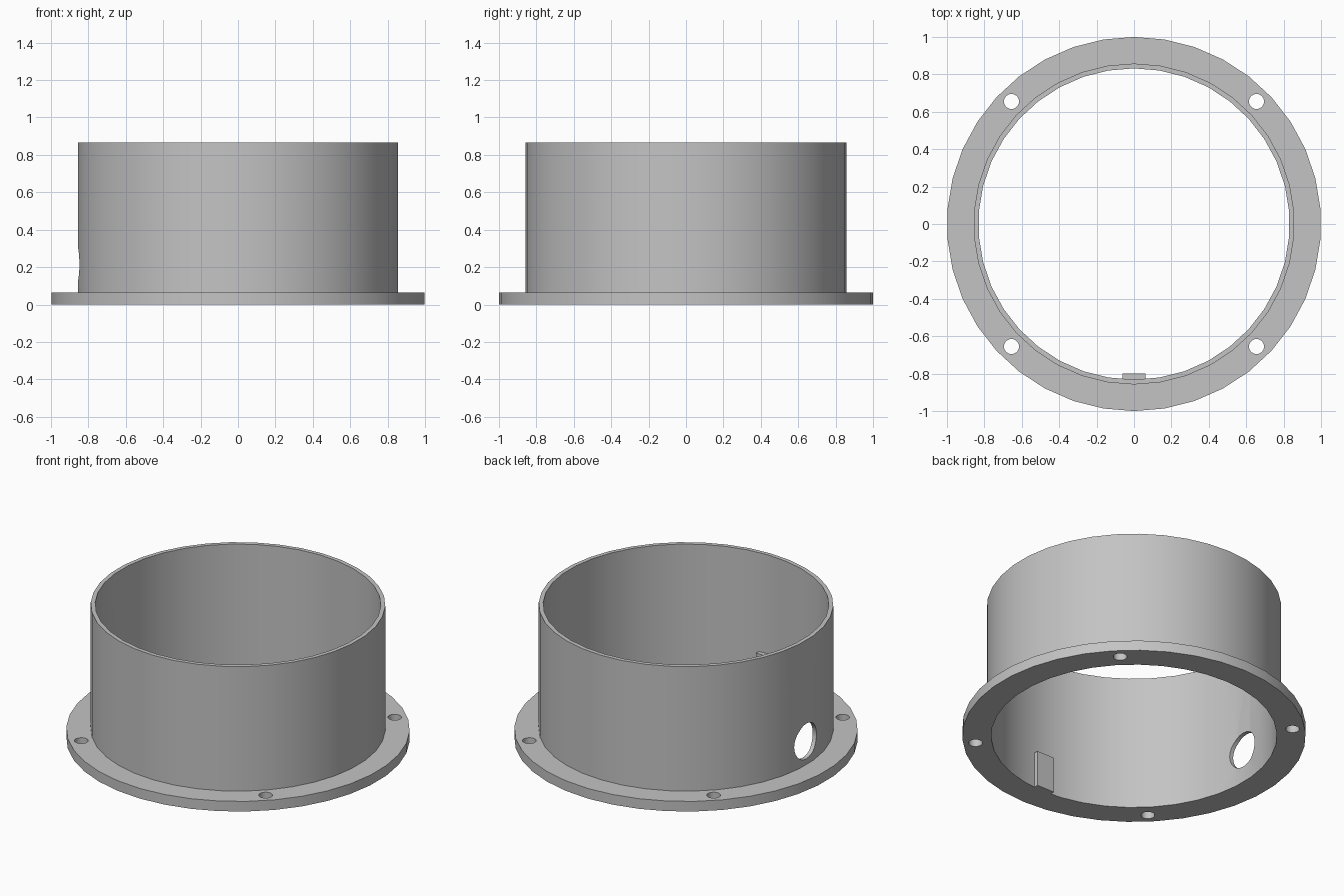
import bpy, bmesh, math
from mathutils import Matrix

if "Cube" in bpy.data.objects:
    bpy.data.objects.remove(bpy.data.objects["Cube"])

SIDES = 38
grey = bpy.data.materials.new("plain grey")
grey.diffuse_color = (0.55, 0.55, 0.55, 1)
grey.use_nodes = True
grey.node_tree.nodes["Principled BSDF"].inputs["Base Color"].default_value = grey.diffuse_color


def add_object(name, bm):
    bmesh.ops.recalc_face_normals(bm, faces=bm.faces)
    mesh = bpy.data.meshes.new(name)
    bm.to_mesh(mesh)
    bm.free()
    mesh.materials.append(grey)
    obj = bpy.data.objects.new(name, mesh)
    bpy.context.collection.objects.link(obj)
    return obj


def lathe(name, profile):
    """Closed (radius, z) profile revolved around z, starting on the y axis."""
    bm = bmesh.new()
    rings = []
    for i in range(SIDES):
        a = math.pi / 2 + 2 * math.pi * i / SIDES
        rings.append([bm.verts.new((r * math.cos(a), r * math.sin(a), z)) for r, z in profile])
    n = len(profile)
    for i in range(SIDES):
        p, q = rings[i], rings[(i + 1) % SIDES]
        for j in range(n):
            k = (j + 1) % n
            bm.faces.new((p[j], q[j], q[k], p[k]))
    return add_object(name, bm)


def add_cylinder(bm, radius, depth, matrix):
    bmesh.ops.create_cone(bm, cap_ends=True, segments=28, radius1=radius,
                          radius2=radius, depth=depth, matrix=matrix)


# Flanged collar: thin tube wall rising from a flat mounting ring
collar = lathe("flanged_collar", [(0.832, 0), (1.0, 0), (1.0, 0.065),
                                  (0.858, 0.065), (0.858, 0.865), (0.832, 0.865)])

# Cutters: four screw holes and one round cable hole in the left wall
bm = bmesh.new()
for sx in (-1, 1):
    for sy in (-1, 1):
        add_cylinder(bm, 0.04, 0.4, Matrix.Translation((sx * 0.655, sy * 0.655, 0.03)))
add_cylinder(bm, 0.113, 0.3, Matrix.Translation((-0.85, 0, 0.215)) @ Matrix.Rotation(math.pi / 2, 4, 'Y'))
cutter = add_object("hole_cutter", bm)
cutter.hide_render = True

cut = collar.modifiers.new("holes", 'BOOLEAN')
cut.operation = 'DIFFERENCE'
cut.solver = 'EXACT'
cut.object = cutter
bpy.context.view_layer.objects.active = collar
collar.select_set(True)
bpy.ops.object.modifier_apply(modifier=cut.name)
bpy.data.objects.remove(cutter)
bpy.ops.object.shade_smooth_by_angle(angle=math.radians(25))

# Locating tab on the inside of the front wall
bm = bmesh.new()
bmesh.ops.create_cube(bm, size=1, matrix=Matrix.Translation((0, -0.825, 0.115))
                      @ Matrix.Diagonal((0.124, 0.05, 0.23, 1)))
add_object("locating_tab", bm)
